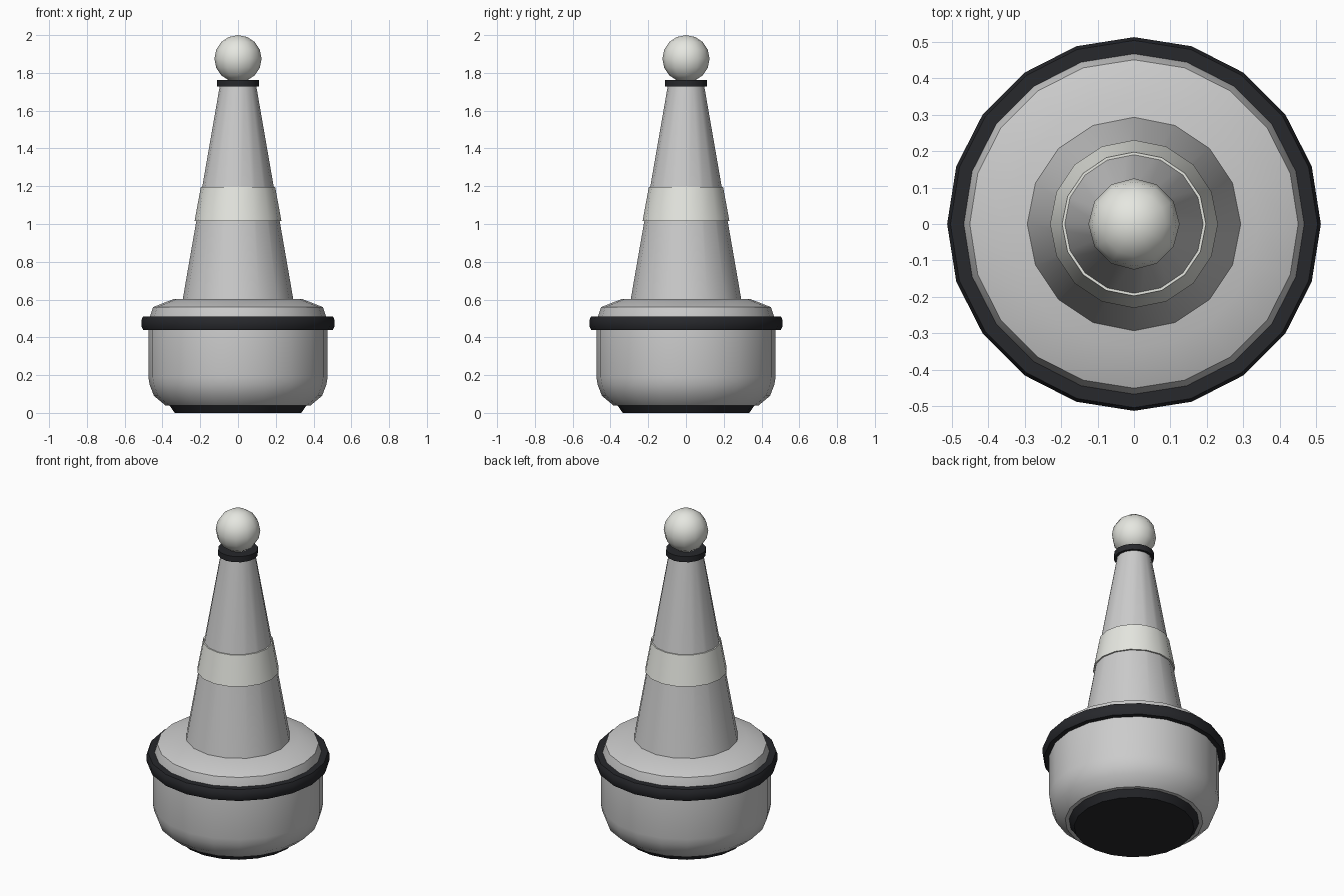
import bpy, bmesh, math

if "Cube" in bpy.data.objects:
    bpy.data.objects.remove(bpy.data.objects["Cube"])


def material(name, rgb):
    m = bpy.data.materials.new(name)
    m.diffuse_color = (*rgb, 1)
    m.use_nodes = True
    m.node_tree.nodes["Principled BSDF"].inputs["Base Color"].default_value = m.diffuse_color
    return m


dark = material("dark_rubber", (0.02, 0.021, 0.025))
white = material("off_white", (0.79, 0.8, 0.75))


def finish(name, bm, mat, angle):
    bmesh.ops.recalc_face_normals(bm, faces=bm.faces)
    me = bpy.data.meshes.new(name)
    bm.to_mesh(me)
    bm.free()
    ob = bpy.data.objects.new(name, me)
    bpy.context.collection.objects.link(ob)
    if mat:
        me.materials.append(mat)
    bpy.ops.object.select_all(action='DESELECT')
    ob.select_set(True)
    bpy.context.view_layer.objects.active = ob
    bpy.ops.object.shade_smooth_by_angle(angle=math.radians(angle))
    return ob


def lathe(name, profile, sides, mat=None, hollow=False, angle=24):
    """Revolve (radius, z) points; caps the ends, or joins them if hollow."""
    bm = bmesh.new()
    rings = []
    for r, z in profile:
        rings.append([bm.verts.new((r * math.cos(2 * math.pi * i / sides),
                                    r * math.sin(2 * math.pi * i / sides), z))
                      for i in range(sides)])
    pairs = list(zip(rings, rings[1:]))
    if hollow:
        pairs.append((rings[-1], rings[0]))
    else:
        bm.faces.new(rings[0])
        bm.faces.new(rings[-1])
    for a, b in pairs:
        for i in range(sides):
            j = (i + 1) % sides
            bm.faces.new((a[i], a[j], b[j], b[i]))
    return finish(name, bm, mat, angle)


# Base foot and rounded float body
lathe("foot", [(0.335, 0), (0.37, 0.05)], 20, dark)
lathe("float_body", [(0.385, 0.04), (0.445, 0.09), (0.468, 0.15), (0.475, 0.19),
                     (0.475, 0.45), (0.468, 0.505), (0.45, 0.56), (0.34, 0.603)],
      20, angle=30)

# Rubber bumper around the body
lathe("bumper_ring", [(0.46, 0.44), (0.503, 0.44), (0.512, 0.46), (0.512, 0.49),
                      (0.503, 0.51), (0.46, 0.51)], 20, dark, hollow=True)

# Tapered tower with its pale band and collar
lathe("tower", [(0.293, 0.6), (0.095, 1.74)], 16)
lathe("tower_band", [(0.21, 1.015), (0.23, 1.015), (0.197, 1.195), (0.18, 1.195)],
      16, white, hollow=True)
lathe("collar", [(0.112, 1.727), (0.112, 1.762)], 16, dark)

# Ball on top
bm = bmesh.new()
bmesh.ops.create_uvsphere(bm, u_segments=12, v_segments=8, radius=0.125)
bmesh.ops.translate(bm, verts=bm.verts, vec=(0, 0, 1.875))
finish("top_ball", bm, white, 60)
